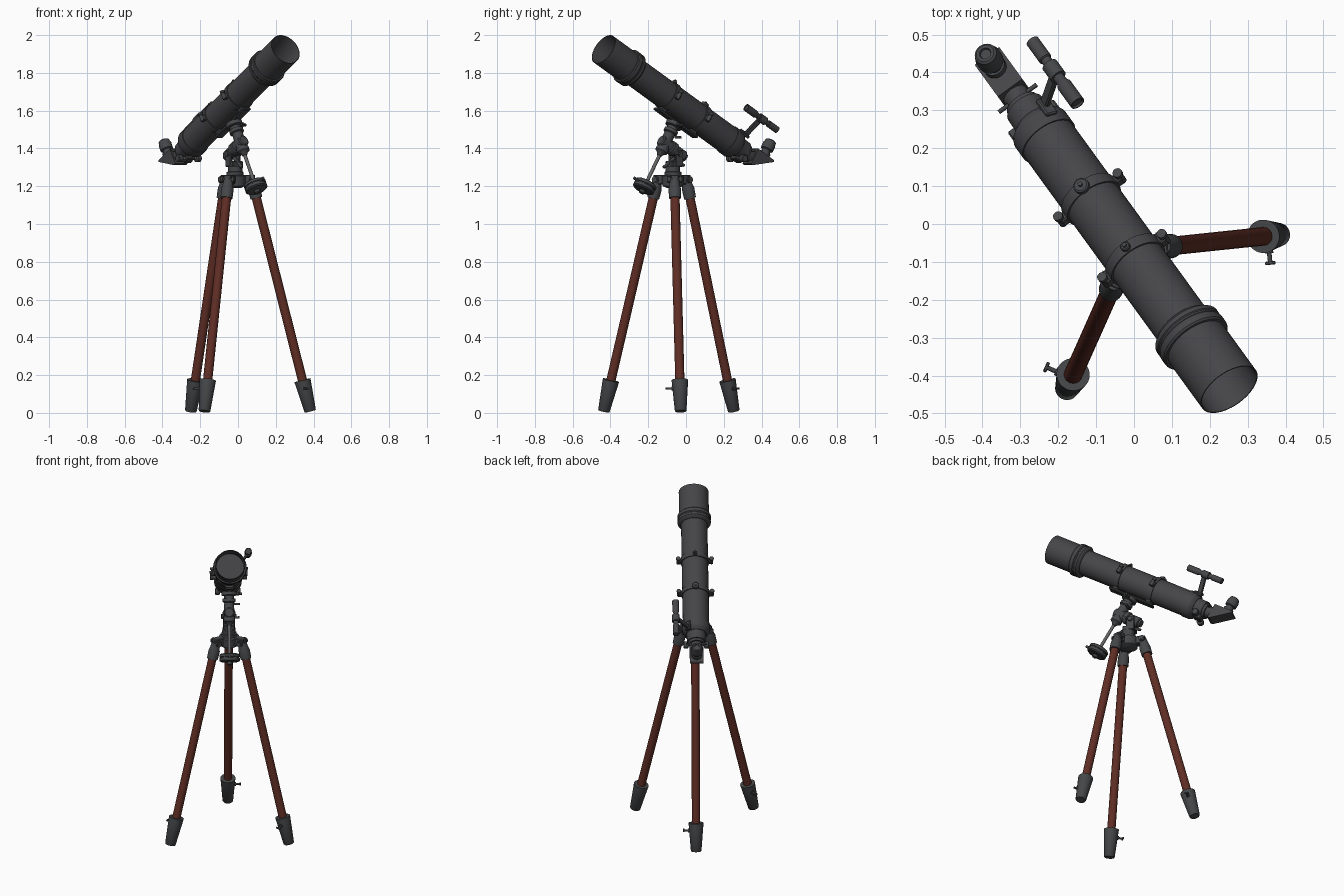
import bpy, bmesh, math
from mathutils import Vector, Matrix


def material(name, rgb):
    m = bpy.data.materials.new(name)
    m.diffuse_color = (*rgb, 1)
    return m


TUBE = material("dark grey tube", (0.060, 0.058, 0.063))
METAL = material("grey metal", (0.060, 0.062, 0.066))
STEEL = material("light steel", (0.13, 0.13, 0.13))
WOOD = material("red brown wood", (0.115, 0.027, 0.018))

# Telescope frame: D points to the sky, N is up from the tube, L is sideways
HUB = Vector((-0.015, -0.07, 0))
AZ, EL = math.radians(-54), math.radians(30.5)
U = Vector((math.cos(AZ), math.sin(AZ), 0))
Z = Vector((0, 0, 1))
D = U * math.cos(EL) + Z * math.sin(EL)
N = Z * math.cos(EL) - U * math.sin(EL)
L = Vector((-math.sin(AZ), math.cos(AZ), 0))
FRONT = HUB + U * 0.453 + Z * 1.925


def T(t, s=0, l=0):
    """Point t behind the front rim, s above and l beside the tube axis."""
    return FRONT - D * t + N * s + L * l


def finish(bm, name, mat):
    bmesh.ops.recalc_face_normals(bm, faces=bm.faces)
    me = bpy.data.meshes.new(name)
    bm.to_mesh(me)
    bm.free()
    me.materials.append(mat)
    me.shade_smooth()
    me.set_sharp_from_angle(angle=math.radians(35))
    ob = bpy.data.objects.new(name, me)
    bpy.context.collection.objects.link(ob)
    return ob


def lathe(name, start, axis, profile, mat=METAL, n=32):
    """Turn (distance, radius) points around an axis and cap both ends."""
    bm = bmesh.new()
    rot = axis.normalized().to_track_quat('Z', 'Y')
    rings = []
    for h, r in profile:
        rings.append([bm.verts.new(start + rot @ Vector((r * math.cos(a), r * math.sin(a), h)))
                      for a in (2 * math.pi * i / n for i in range(n))])
    for p, q in zip(rings, rings[1:]):
        for i in range(n):
            bm.faces.new((p[i], p[(i + 1) % n], q[(i + 1) % n], q[i]))
    bm.faces.new(rings[0])
    bm.faces.new(rings[-1])
    return finish(bm, name, mat)


def rod(name, a, b, r, mat=METAL, n=20):
    return lathe(name, a, b - a, [(0, r), ((b - a).length, r)], mat, n)


def box(name, center, axes, size, mat=METAL, bevel=0.004):
    bm = bmesh.new()
    m = Matrix([axes[i] for i in range(3)]).transposed().to_4x4()
    m.translation = center
    bmesh.ops.create_cube(bm, size=1, matrix=m @ Matrix.Diagonal((*size, 1)))
    bmesh.ops.bevel(bm, geom=bm.edges[:], offset=bevel, segments=1, affect='EDGES')
    return finish(bm, name, mat)


TELE = (D, L, N)

# Optical tube with hollow dew shield
lathe("dew_shield", T(0.17), D, [(0, 0.081), (0.165, 0.082), (0.17, 0.084), (0.17, 0.087),
      (0.0, 0.087), (-0.01, 0.087)], TUBE, 48)
lathe("front_ring", T(0.17), -D, [(0, 0.086), (0, 0.094), (0.005, 0.098), (0.025, 0.098), (0.03, 0.094),
      (0.035, 0.094), (0.038, 0.097), (0.05, 0.097), (0.06, 0.088), (0.065, 0.077)], TUBE, 48)
lathe("main_tube", T(0.2), -D, [(0, 0.077), (0.75, 0.077)], TUBE, 48)
lathe("rear_cell", T(0.94), -D, [(0, 0.077), (0, 0.081), (0.045, 0.081), (0.055, 0.076), (0.07, 0.06)], TUBE, 48)

# Focuser
lathe("focuser_body", T(1.0), -D, [(0, 0.06), (0.015, 0.056), (0.065, 0.054), (0.065, 0.048),
      (0.08, 0.046), (0.08, 0.036), (0.13, 0.036)], TUBE)
box("focuser_gearbox", T(1.045, -0.05), TELE, (0.05, 0.05, 0.04), TUBE)
rod("focuser_shaft", T(1.045, -0.055, -0.07), T(1.045, -0.055, 0.07), 0.008, STEEL)
for side in (-1, 1):
    lathe("focuser_knob", T(1.045, -0.055, 0.045 * side), L * side,
          [(0, 0.014), (0.004, 0.02), (0.026, 0.02), (0.03, 0.016)])
    rod("focuser_screw", T(1.09, 0.02, 0.03 * side), T(1.09, 0.02, 0.062 * side), 0.006)

# Diagonal prism: triangle swept sideways
bm = bmesh.new()
rows = [[bm.verts.new(T(t, s, l)) for t, s in
         ((1.115, -0.046), (1.115, 0.046), (1.235, 0.046), (1.24, 0.038), (1.13, -0.046))]
        for l in (-0.04, 0.04)]
bm.faces.new(rows[0])
bm.faces.new(rows[1])
for i in range(5):
    j = (i + 1) % 5
    bm.faces.new((rows[0][i], rows[0][j], rows[1][j], rows[1][i]))
finish(bm, "diagonal_prism", TUBE)
lathe("eyepiece", T(1.19, 0.04), N, [(0, 0.03), (0.025, 0.03), (0.025, 0.024), (0.04, 0.024), (0.045, 0.034),
      (0.075, 0.035), (0.085, 0.031), (0.095, 0.03), (0.1, 0.024), (0.1, 0.016), (0.094, 0.014)], METAL)

# Finder scope and its bracket
lathe("finder_scope", T(0.885, 0.164, 0.12), -D, [(0.006, 0.016), (0, 0.017), (0, 0.02), (0.07, 0.02),
      (0.08, 0.015), (0.165, 0.014), (0.168, 0.018), (0.235, 0.018), (0.237, 0.012)], TUBE, 24)
lathe("finder_ring", T(0.985, 0.164, 0.12), -D, [(0, 0.015), (0, 0.022), (0.045, 0.022), (0.045, 0.014)])
radial = (N * 0.164 + L * 0.12).normalized()
across = D.cross(radial)
box("finder_bracket", T(1.0) + radial * 0.13, (D, across, radial), (0.03, 0.016, 0.12))
box("finder_foot", T(0.99) + radial * 0.081, (D, across, radial), (0.06, 0.035, 0.016))

# Clamp rings, hinge lugs and knobs
for t, knob in ((0.49, 0.013), (0.72, 0.021)):
    lathe("clamp_ring", T(t - 0.016), -D, [(0, 0.076), (0, 0.082), (0.032, 0.082), (0.032, 0.076)], TUBE, 48)
    lathe("clamp_top_knob", T(t, 0.078), N, [(0, knob), (0.012, knob), (0.015, knob * 0.8)])
    rod("clamp_top_stud", T(t, 0.09), T(t, 0.1), 0.006)
    for side in (-1, 1):
        box("clamp_lug", T(t, 0, 0.088 * side), TELE, (0.026, 0.024, 0.032))
        lathe("clamp_side_knob", T(t, -0.018, 0.097 * side), N, [(0, 0.01), (0.035, 0.01), (0.038, 0.013), (0.05, 0.013)], METAL, 16)
    box("clamp_foot", T(t, -0.083), TELE, (0.035, 0.05, 0.02))

# Equatorial head: saddle, declination axis, polar axis
box("dovetail_plate", T(0.605, -0.095), TELE, (0.3, 0.05, 0.014))
lathe("declination_housing", T(0.6, -0.1), -N, [(0, 0.045), (0.022, 0.045), (0.026, 0.03), (0.04, 0.03), (0.042, 0.038),
      (0.06, 0.038), (0.065, 0.028), (0.1, 0.03), (0.15, 0.03), (0.158, 0.034), (0.175, 0.034), (0.185, 0.02), (0.2, 0.012)])
box("saddle_lock", T(0.6, -0.112, 0.045), TELE, (0.03, 0.03, 0.02))
rod("saddle_screw", T(0.6, -0.112, 0.05), T(0.6, -0.112, 0.075), 0.007)
lathe("polar_housing", T(0.565, -0.225), -D, [(0, 0.024), (0.005, 0.03), (0.07, 0.032), (0.075, 0.038), (0.1, 0.038),
      (0.105, 0.031), (0.17, 0.031), (0.175, 0.024), (0.185, 0.022)])
rod("slow_motion_control", T(0.63, -0.17, 0.02), T(0.63, -0.17, 0.065), 0.007)
rod("polar_control", T(0.67, -0.245, 0.02), T(0.67, -0.245, 0.06), 0.007)

# Counterweight
rod("counterweight_shaft", T(0.6, -0.27), T(0.6, -0.53), 0.0095, STEEL)
lathe("counterweight", T(0.6, -0.462), -N, [(0, 0.035), (0.003, 0.052), (0.008, 0.06), (0.022, 0.06), (0.024, 0.056),
      (0.028, 0.056), (0.03, 0.06), (0.044, 0.06), (0.05, 0.052), (0.05, 0.03)], METAL, 40)
lathe("counterweight_stop", T(0.6, -0.515), -N, [(0, 0.016), (0.012, 0.016), (0.016, 0.012)])
rod("counterweight_screw", T(0.6, -0.485) + D * 0.055, T(0.6, -0.485) + D * 0.082, 0.008)

# Pillar and tripod hub
lathe("pillar", HUB + Z * 1.19, Z, [(0, 0.03), (0.012, 0.055), (0.065, 0.058), (0.07, 0.045), (0.085, 0.045),
      (0.088, 0.038), (0.115, 0.038), (0.125, 0.028), (0.14, 0.026)])
for side in (-1, 1):
    box("latitude_fork", HUB - U * 0.02 + L * 0.028 * side + Z * 1.348, (U, L, Z), (0.05, 0.014, 0.09))
rod("latitude_pivot", HUB - U * 0.02 - L * 0.045 + Z * 1.372, HUB - U * 0.02 + L * 0.045 + Z * 1.372, 0.014)
box("fork_base", HUB - U * 0.008 + Z * 1.318, (U, L, Z), (0.07, 0.066, 0.03))
rod("altitude_bolt_front", HUB + U * 0.06 + Z * 1.30, HUB - U * 0.01 + Z * 1.35, 0.008)
rod("altitude_bolt_back", HUB - U * 0.075 + Z * 1.31, HUB - U * 0.02 + Z * 1.33, 0.008)

# Three tripod legs
for k in range(3):
    a = AZ + math.pi + k * 2 * math.pi / 3
    R = Vector((math.cos(a), math.sin(a), 0))
    S = Vector((math.sin(a), -math.cos(a), 0))
    foot = HUB + R * 0.40 + Z * 0.008
    top = HUB + R * 0.088 + Z * 1.235
    v = (top - foot).normalized()
    lathe("leg_foot", foot, v, [(0, 0.028), (0.004, 0.031), (0.145, 0.042), (0.17, 0.044), (0.17, 0.026)])
    lathe("wooden_leg", foot, v, [(0.16, 0.0245), (1.18, 0.0245)], WOOD, 16)
    lathe("leg_bracket", foot, v, [(1.165, 0.025), (1.165, 0.032), (1.215, 0.033), (1.235, 0.028), (1.265, 0.024)])
    box("hub_arm", HUB + R * 0.065 + Z * 1.235, (R, S, Z), (0.08, 0.042, 0.05))
    rod("leg_pivot", top - S * 0.04, top + S * 0.04, 0.012)
    for side in (-1, 1):
        rod("leg_pivot_cap", top + S * 0.026 * side, top + S * 0.036 * side, 0.018)
    # Foot clamp screw with wing
    p = foot + v * 0.125
    rod("foot_screw", p + S * 0.035, p + S * 0.075, 0.006, METAL, 12)
    box("foot_screw_wing", p + S * 0.072, (R, S, v), (0.026, 0.009, 0.012), METAL, 0.002)
    rod("foot_screw_boss", p + S * 0.03, p + S * 0.046, 0.011, METAL, 16)
